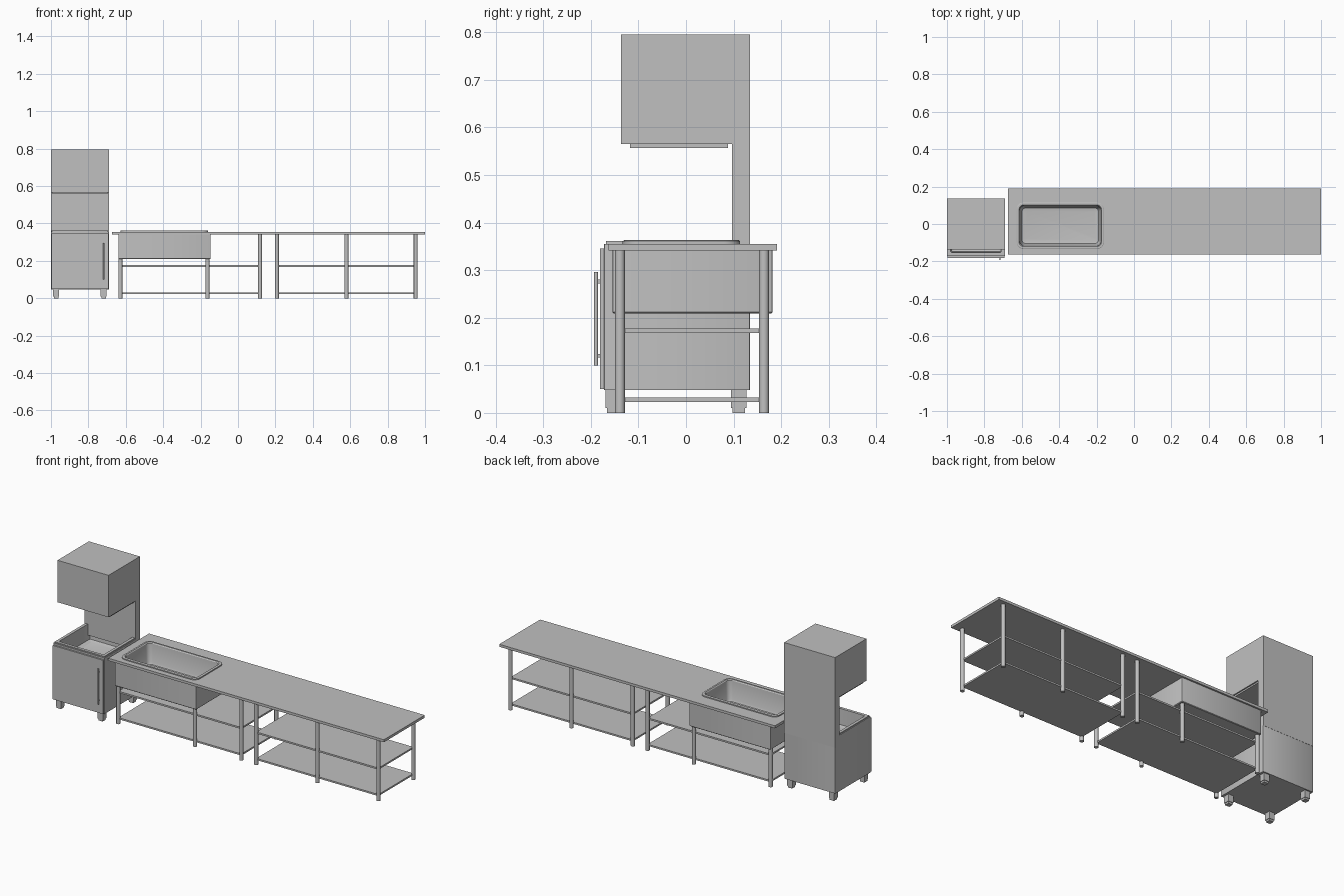
import bpy, bmesh
from math import cos, sin, pi

cube = bpy.data.objects.get("Cube")
if cube:
    bpy.data.objects.remove(cube, do_unlink=True)

STEEL = (0.53, 0.53, 0.53, 1)
steel = bpy.data.materials.new("brushed_steel")
steel.use_nodes = True
steel.diffuse_color = STEEL
steel.node_tree.nodes["Principled BSDF"].inputs["Base Color"].default_value = STEEL


def finish(name, bm, smooth=False):
    bmesh.ops.recalc_face_normals(bm, faces=bm.faces)
    mesh = bpy.data.meshes.new(name)
    bm.to_mesh(mesh)
    bm.free()
    ob = bpy.data.objects.new(name, mesh)
    bpy.context.collection.objects.link(ob)
    mesh.materials.append(steel)
    if smooth:
        bpy.ops.object.select_all(action='DESELECT')
        ob.select_set(True)
        bpy.context.view_layer.objects.active = ob
        bpy.ops.object.shade_smooth_by_angle()
    return ob


def box(name, x, y, z):
    bm = bmesh.new()
    bmesh.ops.create_cube(bm, size=1)
    for v in bm.verts:
        for i, (lo, hi) in enumerate((x, y, z)):
            v.co[i] = (lo + hi) / 2 + v.co[i] * (hi - lo)
    return finish(name, bm)


def rod(name, x, y, z, r):
    bm = bmesh.new()
    bmesh.ops.create_cone(bm, cap_ends=True, segments=20, radius1=r, radius2=r, depth=z[1] - z[0])
    bmesh.ops.translate(bm, verts=bm.verts, vec=(x, y, (z[0] + z[1]) / 2))
    return finish(name, bm, True)


def rounded_loft(name, x, y, rings, steps=6):
    """Stack rounded rectangles; each ring is (inset, height, corner radius)."""
    bm = bmesh.new()
    loops = []
    for inset, z, r in rings:
        a, b = x[0] + inset + r, x[1] - inset - r
        c, d = y[0] + inset + r, y[1] - inset - r
        loop = []
        for k, (cx, cy) in enumerate(((b, d), (a, d), (a, c), (b, c))):
            for s in range(steps + 1):
                t = (k + s / steps) * pi / 2
                loop.append(bm.verts.new((cx + r * cos(t), cy + r * sin(t), z)))
        loops.append(loop)
    n = len(loops[0])
    for low, high in zip(loops, loops[1:]):
        for i in range(n):
            j = (i + 1) % n
            bm.faces.new((low[i], low[j], high[j], high[i]))
    bm.faces.new(loops[0][::-1])
    bm.faces.new(loops[-1])
    return finish(name, bm, True)


# Long worktop with the sink opening cut through
worktop = box("worktop", (-0.674, 1), (-0.163, 0.191), (0.341, 0.355))
SX, SY = (-0.627, -0.161), (-0.133, 0.114)
cutter = rounded_loft("sink_opening_cutter", SX, SY, [(0.009, 0.3, 0.03), (0.009, 0.4, 0.03)])
cutter.hide_render = True
cutter.hide_viewport = True
cut = worktop.modifiers.new("sink_opening", 'BOOLEAN')
cut.object = cutter
cut.operation = 'DIFFERENCE'
cut.solver = 'EXACT'

# Sink bowl: raised rim, sloping walls, floor, then back up the outside
rounded_loft("sink_bowl", SX, SY, [
    (0.012, 0.23, 0.03), (0.008, 0.35, 0.03), (0, 0.354, 0.034), (0, 0.361, 0.034),
    (0.003, 0.363, 0.032), (0.012, 0.363, 0.026), (0.016, 0.358, 0.024),
    (0.024, 0.26, 0.022), (0.029, 0.25, 0.018), (0.045, 0.247, 0.012)])
rod("sink_drain", -0.394, -0.01, (0.246, 0.249), 0.014)

# Apron boxing in the bowl, open at the top
rounded_loft("sink_apron", (-0.64, -0.146), (-0.155, 0.182), [
    (0.003, 0.209, 0.003), (0, 0.212, 0.004), (0, 0.341, 0.004),
    (0.004, 0.341, 0.003), (0.004, 0.214, 0.003)], steps=2)

# Two shelf bays under the worktop
for bay, xs in (("sink_bay", (-0.629, -0.163, 0.118)), ("storage_bay", (0.208, 0.58, 0.95))):
    for x in xs:
        for side, y in (("front", -0.139), ("back", 0.164)):
            rod(f"{bay}_{side}_leg", x, y, (0, 0.342), 0.0105)
    for level, z in (("lower", 0.023), ("middle", 0.168)):
        box(f"{bay}_{level}_shelf", (xs[0], xs[2]), (-0.139, 0.164), (z, z + 0.009))

# Washer cabinet with a recessed tub in its top
CX = (-1, -0.69)
rounded_loft("washer_cabinet", CX, (-0.172, 0.134), [
    (0, 0.048, 0.001), (0, 0.355, 0.001), (0.004, 0.355, 0.001), (0.004, 0.361, 0.001),
    (0.02, 0.361, 0.006), (0.024, 0.275, 0.006), (0.04, 0.268, 0.006)], steps=2)
box("cabinet_door", (-0.998, -0.692), (-0.181, -0.171), (0.05, 0.345))
rod("door_handle", -0.717, -0.189, (0.1, 0.296), 0.004)
for z in (0.12, 0.276):
    box("handle_mount", (-0.72, -0.714), (-0.188, -0.18), (z - 0.004, z + 0.004))
for x in (-0.972, -0.718):
    for y in (-0.153, 0.111):
        box("cabinet_foot", (x - 0.016, x + 0.016), (y - 0.016, y + 0.016), (0.01, 0.05))
        box("cabinet_foot_pad", (x - 0.013, x + 0.013), (y - 0.013, y + 0.013), (0, 0.01))

# Rear column carrying the raised hood
box("rear_column", CX, (0.097, 0.135), (0.3, 0.57))
box("washer_hood", CX, (-0.137, 0.135), (0.565, 0.795))
box("hood_lower_lip", (-0.993, -0.697), (-0.118, 0.088), (0.557, 0.566))
